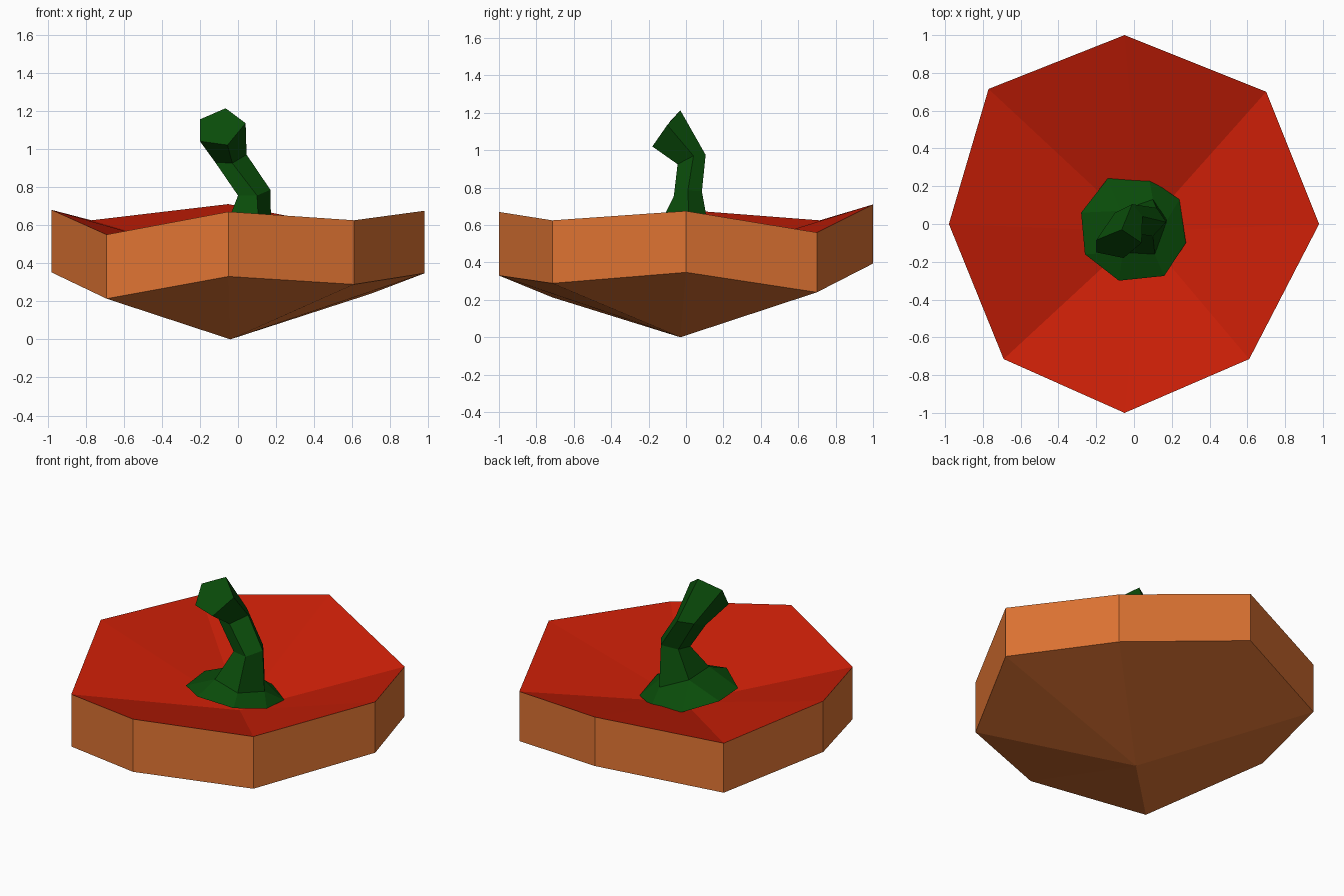
import bpy
import bmesh
from mathutils import Vector

cube = bpy.data.objects.get("Cube")
if cube:
    bpy.data.objects.remove(cube)


def material(name, rgb):
    mat = bpy.data.materials.new(name)
    colour = (*rgb, 1.0)
    mat.diffuse_color = colour
    mat.use_nodes = True
    node = next(n for n in mat.node_tree.nodes if n.type == 'BSDF_PRINCIPLED')
    node.inputs["Base Color"].default_value = colour
    node.inputs["Roughness"].default_value = 0.8
    return mat


def finish(bm, name, mats):
    bmesh.ops.recalc_face_normals(bm, faces=bm.faces[:])
    mesh = bpy.data.meshes.new(name)
    bm.to_mesh(mesh)
    bm.free()
    for mat in mats:
        mesh.materials.append(mat)
    obj = bpy.data.objects.new(name, mesh)
    bpy.context.collection.objects.link(obj)
    return obj


def ring(bm, points):
    return [bm.verts.new(p) for p in points]


def bridge(bm, a, b):
    n = len(a)
    return [bm.faces.new((a[i - 1], a[i], b[i], b[i - 1])) for i in range(n)]


def fan(bm, loop, centre):
    tip = bm.verts.new(centre)
    return [bm.faces.new((loop[i - 1], loop[i], tip)) for i in range(len(loop))]


orange = material("orange_flesh", (0.76, 0.18, 0.034))
red = material("red_skin", (0.58, 0.013, 0.002))
green = material("dark_green", (0.003, 0.073, 0.003))

# Eight-sided slice: irregular rim, dished skin on top, pointed underside
rim = [(-.05, -1, .67), (.61, -.715, .625), (.98, 0, .675), (.70, .70, .56),
       (-.05, 1, .71), (-.77, .715, .625), (-.98, 0, .68), (-.69, -.715, .55)]
bm = bmesh.new()
upper = ring(bm, rim)
lower = ring(bm, [Vector((x, y, z - .328 + .012 * y)) for x, y, z in rim])
bridge(bm, upper, lower)
fan(bm, lower, (-.04, -.03, 0))
for face in fan(bm, upper, (.04, -.04, .385)):
    face.material_index = 1
finish(bm, "lid_slice", [orange, red])

# Stem: five-sided rings from the flared foot up to the bent tip
rings = [
    [(-.07, .07, .60), (.10, .13, .53), (.175, .02, .52), (.11, -.16, .56), (-.06, -.15, .60)],
    [(.02, .05, .765), (.12, .085, .78), (.17, .01, .785), (.10, -.065, .755), (0, -.045, .755)],
    [(-.10, .06, .965), (-.01, .105, .975), (.045, .04, .97), (-.03, -.045, .925), (-.12, -.03, .93)],
    [(-.2, -.085, 1.155), (-.065, -.03, 1.213), (.04, -.10, 1.135), (-.055, -.18, 1.02), (-.2, -.15, 1.04)],
]
bm = bmesh.new()
loops = [ring(bm, r) for r in rings]
for a, b in zip(loops, loops[1:]):
    bridge(bm, a, b)
bm.faces.new(loops[-1])

# Leafy collar: eight-sided tilted skirt joined to the foot of the stem
collar = ring(bm, [(-.28, .06, .515), (-.14, .24, .475), (.08, .24, .455), (.24, .13, .44),
                   (.275, -.10, .48), (.16, -.275, .52), (-.08, -.30, .54), (-.26, -.16, .51)])
spans = [(0, 1), (2, 2), (3, 4), (5, 5), (6, 7)]
foot = loops[0]
for i, (first, last) in enumerate(spans):
    if first != last:
        bm.faces.new((foot[i], collar[first], collar[last]))
    bm.faces.new((foot[i - 1], collar[spans[i - 1][1]], collar[first], foot[i]))
fan(bm, collar, (0, 0, .46))
finish(bm, "stem", [green])
